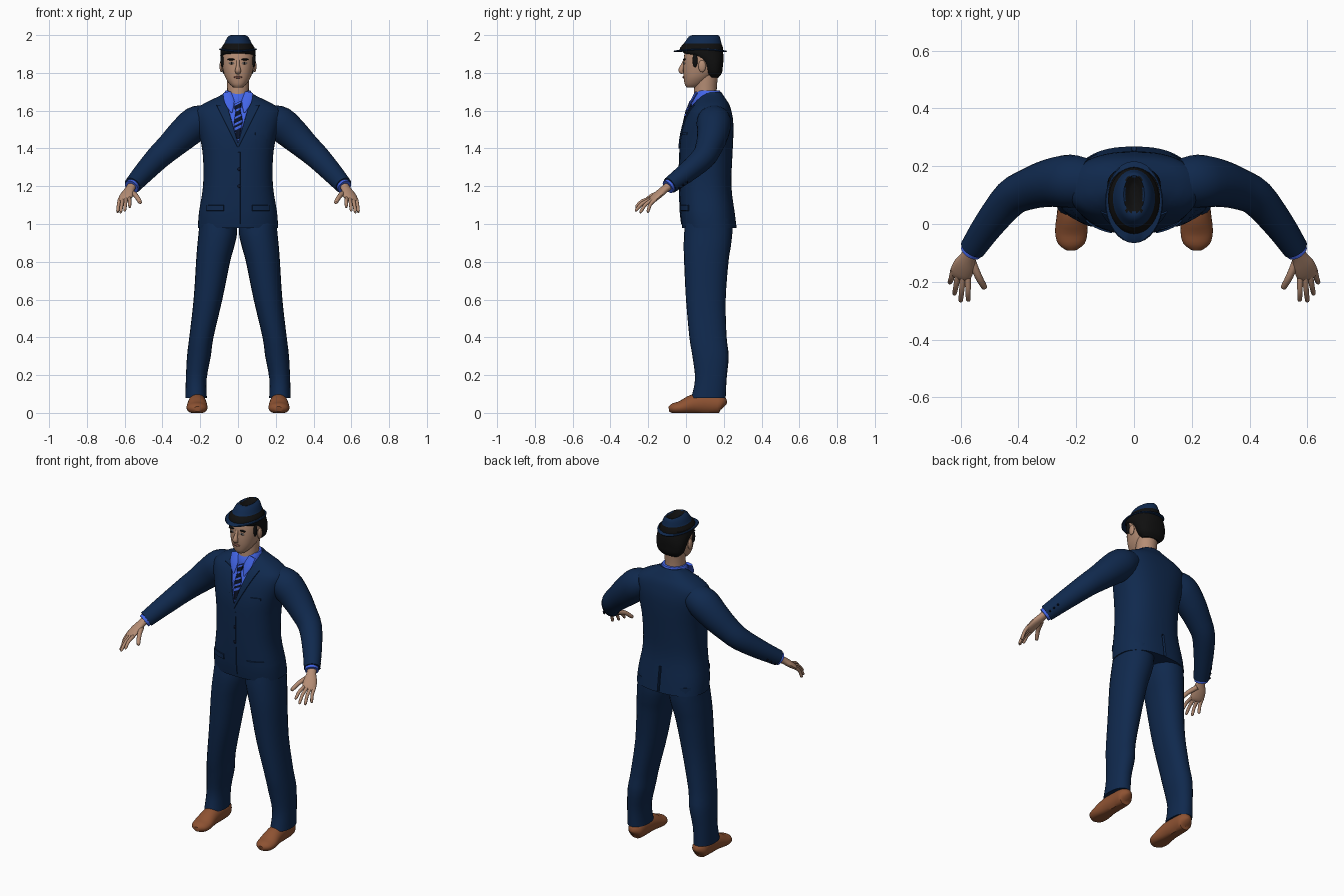
import bpy, bmesh
from math import sin, cos, pi, radians, copysign
from mathutils import Vector

if "Cube" in bpy.data.objects:
    bpy.data.objects.remove(bpy.data.objects["Cube"])


def material(name, *rgb):
    m = bpy.data.materials.new(name)
    m.use_nodes = True
    m.diffuse_color = (*rgb, 1)
    m.node_tree.nodes["Principled BSDF"].inputs["Base Color"].default_value = (*rgb, 1)
    return m


NAVY = material("navy suit", .005, .022, .075)
BLUE = material("blue shirt", .055, .13, .8)
DARK = material("dark navy", .003, .006, .02)
BLACK = material("black", .005, .005, .005)
SKIN = material("skin", .46, .265, .175)
BROWN = material("brown leather", .27, .085, .032)
LIP = material("lip", .25, .1, .075)
WHITE = material("eye white", .5, .45, .42)


def finish(name, bm, mats, mirror=False, angle=40):
    me = bpy.data.meshes.new(name)
    bm.to_mesh(me)
    bm.free()
    for m in mats:
        me.materials.append(m)
    ob = bpy.data.objects.new(name, me)
    bpy.context.collection.objects.link(ob)
    if mirror:
        ob.modifiers.new("Mirror", "MIRROR")
    bpy.ops.object.select_all(action="DESELECT")
    ob.select_set(True)
    bpy.context.view_layer.objects.active = ob
    bpy.ops.object.shade_smooth_by_angle(angle=radians(angle))
    return ob


def smooth_rows(rows, steps):
    """Catmull-Rom interpolation of profile rows."""
    rows = [Vector(r) for r in rows]
    out = []
    for i in range(len(rows) - 1):
        a, b, c = rows[max(i - 1, 0)], rows[i], rows[i + 1]
        d = rows[min(i + 2, len(rows) - 1)]
        for s in range(steps):
            t = s / steps
            out.append(b + (c - a) * (t / 2) + (2 * a - 5 * b + 4 * c - d) * (t * t / 2)
                       + (3 * b - a - 3 * c + d) * (t ** 3 / 2))
    return out + [rows[-1]]


def skin_rings(rings, warp=None):
    bm = bmesh.new()
    loops = [[bm.verts.new(warp(p) if warp else p) for p in ring] for ring in rings]
    n = len(loops[0])
    for lo, hi in zip(loops, loops[1:]):
        for i in range(n):
            bm.faces.new((lo[i], lo[(i + 1) % n], hi[(i + 1) % n], hi[i]))
    bm.faces.new(loops[0][::-1])
    bm.faces.new(loops[-1])
    bmesh.ops.recalc_face_normals(bm, faces=bm.faces)
    return bm


def outline(n, power):
    """Superellipse points in the unit square."""
    for i in range(n):
        c, s = cos(2 * pi * i / n), sin(2 * pi * i / n)
        yield copysign(abs(c) ** (2 / power), c), copysign(abs(s) ** (2 / power), s)


def stack(rows, n=24, power=2.0, steps=3, warp=None):
    """Level rings: centre x, front y, back y, height, half width."""
    rings = [[Vector((x + w * c, (f + b) / 2 + (b - f) / 2 * s, z)) for c, s in outline(n, power)]
             for x, f, b, z, w in smooth_rows(rows, steps)]
    return skin_rings(rings, warp)


def tube(rows, ref=(0, 1, 0), n=16, steps=3, warp=None):
    """Rings across a path: x, y, z, half size along ref, half size across."""
    rows = smooth_rows(rows, steps)
    pts = [Vector(r[:3]) for r in rows]
    rings = []
    for i, r in enumerate(rows):
        t = (pts[min(i + 1, len(pts) - 1)] - pts[max(i - 1, 0)]).normalized()
        u = Vector(ref)
        u = (u - t * u.dot(t)).normalized()
        v = t.cross(u)
        rings.append([pts[i] + u * r[3] * c + v * r[4] * s for c, s in outline(n, 2)])
    return skin_rings(rings, warp)


def paint(bm, rule):
    for f in bm.faces:
        f.material_index = rule(f.calc_center_median())
    return bm


def ball(name, loc, size, mat, mirror=False, seg=16):
    bm = bmesh.new()
    bmesh.ops.create_uvsphere(bm, u_segments=seg, v_segments=seg // 2, radius=1)
    for v in bm.verts:
        v.co = Vector(loc) + v.co * Vector(size)
    return finish(name, bm, [mat], mirror)


def cut(bm, co, no, test):
    faces = [f for f in bm.faces if test(f.calc_center_median())]
    geom = set(faces)
    for f in faces:
        geom.update(f.edges, f.verts)
    bmesh.ops.bisect_plane(bm, geom=list(geom), dist=1e-5, plane_co=co, plane_no=no)


def press(bm, test, depth, index=0):
    faces = [f for f in bm.faces if test(f.calc_center_median())]
    for f in faces:
        f.material_index = index
    if faces:
        bmesh.ops.inset_region(bm, faces=faces, thickness=.001, depth=depth, use_even_offset=False)


def press_box(bm, x0, x1, z0, z1, depth, front=True):
    side = lambda c: (c.y < .1) == front
    near = lambda c: side(c) and x0 - .04 < c.x < x1 + .04 and z0 - .05 < c.z < z1 + .05
    for x in (x0, x1):
        cut(bm, (x, 0, 0), (1, 0, 0), near)
    for z in (z0, z1):
        cut(bm, (0, 0, z), (0, 0, 1), near)
    press(bm, lambda c: side(c) and x0 < c.x < x1 and z0 < c.z < z1, depth)


# Jacket body with shirt opening, lapels, flaps, front edge and rear vent
bm = stack([(0, -.02, .268, .98, .212), (0, -.03, .258, 1.06, .207), (0, -.035, .24, 1.2, .185),
            (0, -.035, .245, 1.35, .185), (0, -.03, .25, 1.45, .2), (0, -.01, .25, 1.54, .222),
            (0, .015, .24, 1.6, .225), (0, .038, .228, 1.635, .185), (0, .058, .212, 1.66, .135),
            (0, .075, .195, 1.685, .085), (0, .085, .185, 1.7, .068)], n=48, power=2.4)
for s in (-1, 1):
    zone = lambda c: c.y < .12 and c.x * s > -.005 and c.z > 1.38
    cut(bm, (0, 0, 1.43), (s * .24, 0, -.07), zone)
    cut(bm, (0, 0, 1.40), (s * .2, 0, -.1), zone)
    cut(bm, (0, 0, 1.6), (-s * .25, 0, 1), zone)
inner = lambda c: (c.z - 1.43) * .07 / .24
outer = lambda c: (c.z - 1.40) * .5
press(bm, lambda c: c.y < .1 and c.z > 1.43 and abs(c.x) < inner(c), -.004, 1)
for s in (-1, 1):
    press(bm, lambda c: c.y < .1 and c.z > 1.4 and max(inner(c), 0) < c.x * s < outer(c)
          and c.z < 1.6 + abs(c.x) * .25, .006)
    press_box(bm, *sorted((s * .075, s * .165)), 1.07, 1.1, .006)
press_box(bm, .09, .15, 1.47, 1.485, .004)
press_box(bm, 0, .012, 1.0, 1.38, .003)
press_box(bm, -.007, .007, .985, 1.13, -.015, front=False)
finish("jacket", bm, [NAVY, BLUE], angle=35)
for z in (1.2, 1.29):
    ball("jacket_button", (.006, -.039, z), (.009, .004, .009), DARK)

# Shirt collar and tie
finish("shirt_collar", stack([(0, .03, .15, 1.57, .05), (0, .028, .18, 1.65, .076),
                              (0, .042, .186, 1.69, .073), (0, .055, .178, 1.707, .066)]), [BLUE])
finish("collar_flap", tube([(.058, .055, 1.695, .022, .008), (.045, .026, 1.645, .026, .006),
                            (.034, .005, 1.59, .004, .003)], ref=(1, 0, 0)), [BLUE], True)
bm = stack([(0, .016, .04, 1.645, .02), (0, .005, .03, 1.615, .017), (0, -.002, .02, 1.6, .012),
            (0, -.018, .01, 1.53, .024), (0, -.031, 0, 1.44, .012)], steps=7, n=12,
           warp=lambda p: p + Vector((0, 0, p.x * .5)))
paint(bm, lambda c: int((c.z - c.x * .5) * 90) % 3 == 0)
finish("tie", bm, [DARK, BLUE])

# Sleeves with shirt cuffs
finish("sleeve", tube([(.16, .145, 1.565, .08, .07), (.22, .148, 1.535, .092, .09),
                       (.29, .142, 1.475, .083, .085), (.36, .122, 1.41, .072, .073),
                       (.425, .09, 1.35, .064, .065), (.5, .0, 1.27, .053, .055),
                       (.558, -.085, 1.205, .044, .046)], n=24), [NAVY], True)
finish("shirt_cuff", tube([(.54, -.06, 1.225, .036, .036), (.564, -.096, 1.196, .038, .039)],
                          steps=1), [BLUE], True)
for k in range(3):
    ball("cuff_button", (.575 - k * .012, -.035 + k * .02, 1.19 + k * .016), (.006, .006, .006), DARK, True, 8)

# Hands
ACROSS = Vector((.88, .46, -.05)).normalized()
finish("palm", tube([(.556, -.08, 1.21, .026, .022), (.572, -.112, 1.185, .027, .02),
                     (.588, -.145, 1.157, .038, .019), (.6, -.175, 1.132, .038, .015),
                     (.604, -.188, 1.122, .03, .008)], ref=ACROSS), [SKIN], True)
tips = [("index_finger", (.573, -.268, 1.09)), ("middle_finger", (.6, -.27, 1.07)),
        ("ring_finger", (.622, -.245, 1.06)), ("little_finger", (.638, -.205, 1.062))]


def finger(name, base, tip, r):
    mid = base.lerp(tip, .5) + Vector((0, -.006, .008))
    finish(name, tube([(*base, r, r), (*mid, r * .9, r * .9), (*base.lerp(tip, .92), r * .75, r * .75),
                       (*tip, r * .3, r * .3)], ref=ACROSS, n=10), [SKIN], True)


for i, (name, tip) in enumerate(tips):
    finger(name, Vector((.6, -.172, 1.134)) + ACROSS * (i - 1.5) * .019, Vector(tip), .0105)
finger("thumb", Vector((.562, -.125, 1.168)), Vector((.515, -.225, 1.112)), .014)

# Trousers
finish("trouser_leg", stack([(.104, 0, .245, 1.03, .098), (.107, -.01, .245, .95, .102),
                             (.118, -.012, .237, .88, .098), (.132, -.01, .225, .8, .09),
                             (.159, 0, .21, .6, .076), (.194, .018, .215, .4, .064),
                             (.207, .034, .226, .3, .063), (.221, .048, .215, .18, .055),
                             (.222, .028, .21, .08, .057)], power=2.2), [NAVY], True)


# Shoes
def flat_sole(p):
    return Vector((p.x, p.y, max(p.z, 0)))


finish("shoe", tube([(.215, .203, .035, .015, .02), (.215, .185, .045, .043, .048),
                     (.215, .12, .05, .045, .058), (.216, .04, .046, .05, .052),
                     (.217, -.025, .028, .056, .036), (.216, -.068, .023, .046, .028),
                     (.215, -.09, .02, .018, .014)], ref=(1, 0, 0), n=24, warp=flat_sole), [BROWN], True)

# Neck, head and face
finish("neck", stack([(0, .04, .17, 1.62, .06), (0, .042, .162, 1.7, .057), (0, .05, .17, 1.79, .06)]), [SKIN])
finish("head", stack([(0, .005, .06, 1.722, .022), (0, -.006, .09, 1.738, .042),
                      (0, -.012, .13, 1.77, .064), (0, -.015, .165, 1.805, .077),
                      (0, -.014, .18, 1.845, .085), (0, -.01, .185, 1.89, .087),
                      (0, .0, .18, 1.93, .08)], n=32, power=2.2), [SKIN])
finish("nose", tube([(0, -.008, 1.868, .008, .006), (0, -.018, 1.84, .009, .01),
                     (0, -.027, 1.812, .016, .014), (0, -.016, 1.797, .012, .006)], ref=(1, 0, 0)), [SKIN])
ball("ear", (.088, .085, 1.835), (.01, .02, .032), SKIN, True)
ball("eye_white", (.034, -.009, 1.851), (.014, .005, .006), WHITE, True)
ball("iris", (.034, -.012, 1.851), (.006, .004, .006), BLACK, True)
ball("eyebrow", (.037, -.008, 1.871), (.02, .007, .005), BLACK, True)
ball("lips", (0, -.013, 1.777), (.024, .006, .006), LIP)

# Hair with sideburns
finish("hair", stack([(0, .12, .172, 1.775, .055), (0, .1, .19, 1.8, .08), (0, .085, .195, 1.835, .09),
                      (0, .06, .198, 1.865, .093), (0, .01, .198, 1.893, .094),
                      (0, -.018, .195, 1.91, .093), (0, -.015, .19, 1.93, .09)], n=32, power=2.3), [BLACK])
ball("sideburn", (.083, .048, 1.865), (.009, .014, .036), BLACK, True)

# Hat: curled brim, black band, creased crown
finish("hat_brim", stack([(0, -.02, .18, 1.912, .08), (0, -.062, .213, 1.91, .097),
                          (0, -.066, .217, 1.914, .1), (0, -.062, .213, 1.918, .097),
                          (0, -.02, .18, 1.922, .08)], n=32, steps=1,
                         warp=lambda p: p + Vector((0, 0, 1.2 * p.x ** 2))), [NAVY])
bm = stack([(0, -.035, .197, 1.915, .09), (0, -.03, .195, 1.935, .087), (0, -.012, .188, 1.955, .073),
            (0, .002, .183, 1.975, .064), (0, .015, .178, 1.992, .052), (0, .035, .168, 2.0, .036),
            (0, .052, .155, 1.992, .025), (0, .07, .14, 1.984, .012)], n=32, steps=2)
paint(bm, lambda c: c.z < 1.955 or (abs(c.x) < .03 and .04 < c.y < .163 and c.z > 1.96))
finish("hat_crown", bm, [NAVY, BLACK])
